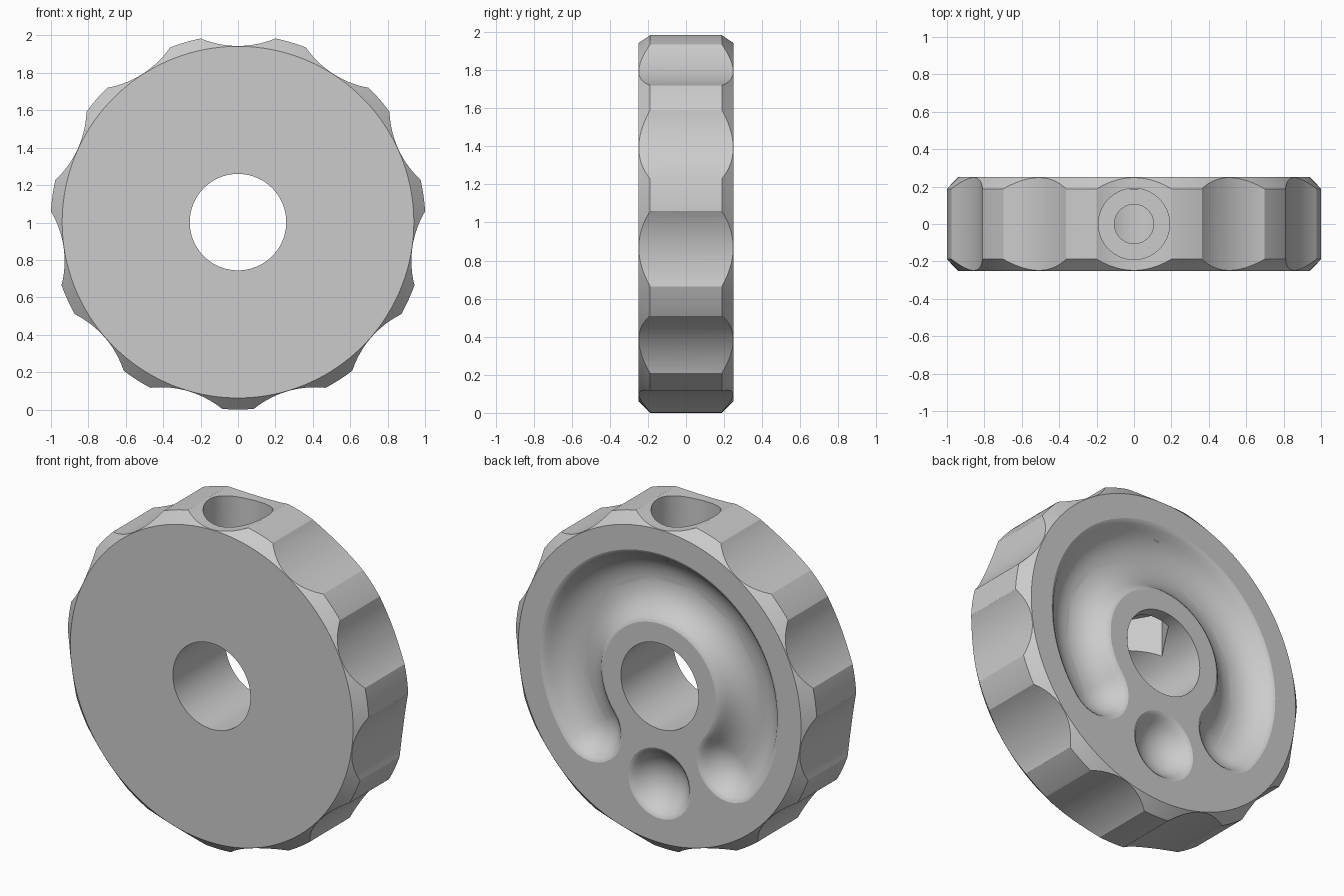
import bpy, bmesh, math
from math import sin, cos, pi, radians

if "Cube" in bpy.data.objects:
    bpy.data.objects.remove(bpy.data.objects["Cube"], do_unlink=True)

CENTRE = 1.002        # height of the wheel axis
RIM = 1.002           # outer radius
HALF = 0.25           # half thickness
CHAMFER = 0.062
SCALLOPS = 11
TRACK = 0.585         # radius of the groove centre line

grey = bpy.data.materials.new("plain grey")
grey.use_nodes = True
grey.diffuse_color = (0.6, 0.6, 0.6, 1)
bsdf = next(n for n in grey.node_tree.nodes if n.type == 'BSDF_PRINCIPLED')
bsdf.inputs["Base Color"].default_value = (0.6, 0.6, 0.6, 1)
bsdf.inputs["Roughness"].default_value = 0.6


def loft(name, rings):
    """Closed solid through rings of matching points, capped at both ends."""
    bm = bmesh.new()
    loops = [[bm.verts.new(p) for p in ring] for ring in rings]
    n = len(loops[0])
    for a, b in zip(loops, loops[1:]):
        for i in range(n):
            j = (i + 1) % n
            bm.faces.new((a[i], a[j], b[j], b[i]))
    bm.faces.new(loops[0])
    bm.faces.new(loops[-1])
    bmesh.ops.recalc_face_normals(bm, faces=bm.faces)
    mesh = bpy.data.meshes.new(name)
    bm.to_mesh(mesh)
    bm.free()
    mesh.materials.append(grey)
    obj = bpy.data.objects.new(name, mesh)
    bpy.context.collection.objects.link(obj)
    return obj


def circle_y(r, y, n, x=0, z=0):
    """Circle facing along the wheel axis."""
    return [(x + r * cos(2 * pi * i / n), y, CENTRE + z + r * sin(2 * pi * i / n))
            for i in range(n)]


def circle_z(r, z, n):
    """Circle facing up, measured from the wheel axis."""
    return [(r * cos(2 * pi * i / n), r * sin(2 * pi * i / n), CENTRE + z)
            for i in range(n)]


def bent_slot(w, y, start, end, steps=72, cap=14):
    """Outline of a curved slot with round ends, of half width w."""
    pts = []
    for a, b, r, turn in ((start, end, TRACK + w, 0), (end, start, TRACK - w, pi)):
        for i in range(steps):
            t = a + (b - a) * i / steps
            pts.append((r * cos(t), y, CENTRE + r * sin(t)))
        for i in range(cap):
            t = b + turn + pi * i / cap
            pts.append((TRACK * cos(b) + w * cos(t), y,
                        CENTRE + TRACK * sin(b) + w * sin(t)))
    return pts


# Chamfered wheel body
wheel = loft("wheel", [
    circle_y(RIM - CHAMFER, -HALF, 198), circle_y(RIM, -HALF + CHAMFER, 198),
    circle_y(RIM, HALF - CHAMFER, 198), circle_y(RIM - CHAMFER, HALF, 198)])

cutters = []

# Finger scallops around the rim, one at the top
scallop_r = 0.52
reach = RIM - CHAMFER + 0.002 + scallop_r
for k in range(SCALLOPS):
    a = pi / 2 + 2 * pi * k / SCALLOPS
    cutters.append(loft("scallop_cutter", [
        circle_y(scallop_r, y, 96, reach * cos(a), reach * sin(a))
        for y in (-0.4, 0.4)]))

# Axle bore
cutters.append(loft("bore_cutter", [circle_y(0.258, y, 72) for y in (-0.4, 0.4)]))

# Screw hole from the top: head recess, shank, hexagonal nut pocket
for name, r, low, high, n in (("screw_head", 0.19, 0.73, 1.2, 64),
                              ("screw_shank", 0.105, 0.3, 0.8, 48),
                              ("nut_pocket", 0.2, 0.1, 0.43, 6)):
    cutters.append(loft(name + "_cutter", [circle_z(r, z, n) for z in (low, high)]))

# Soft-edged groove and round dimple in the back face
section = [(0.21, -0.03), (0.21, 0), (0.198, 0.005), (0.186, 0.015), (0.165, 0.041),
           (0.14, 0.068), (0.105, 0.094), (0.06, 0.113), (0.015, 0.12)]
gap = 2 * pi / 7
cutters.append(loft("groove_cutter", [
    bent_slot(w, HALF - d, -pi / 2 + gap, 1.5 * pi - gap) for w, d in section]))
cutters.append(loft("dimple_cutter", [
    circle_y(w, HALF - d, 56, 0, -TRACK) for w, d in section]))

# Apply all cuts, then remove the cutters
bpy.ops.object.select_all(action='DESELECT')
bpy.context.view_layer.objects.active = wheel
wheel.select_set(True)
for c in cutters:
    c.hide_render = True
    mod = wheel.modifiers.new("cut", 'BOOLEAN')
    mod.operation = 'DIFFERENCE'
    mod.solver = 'EXACT'
    mod.object = c
    bpy.ops.object.modifier_apply(modifier=mod.name)
    bpy.data.objects.remove(c, do_unlink=True)

bpy.ops.object.shade_smooth_by_angle(angle=radians(21))
